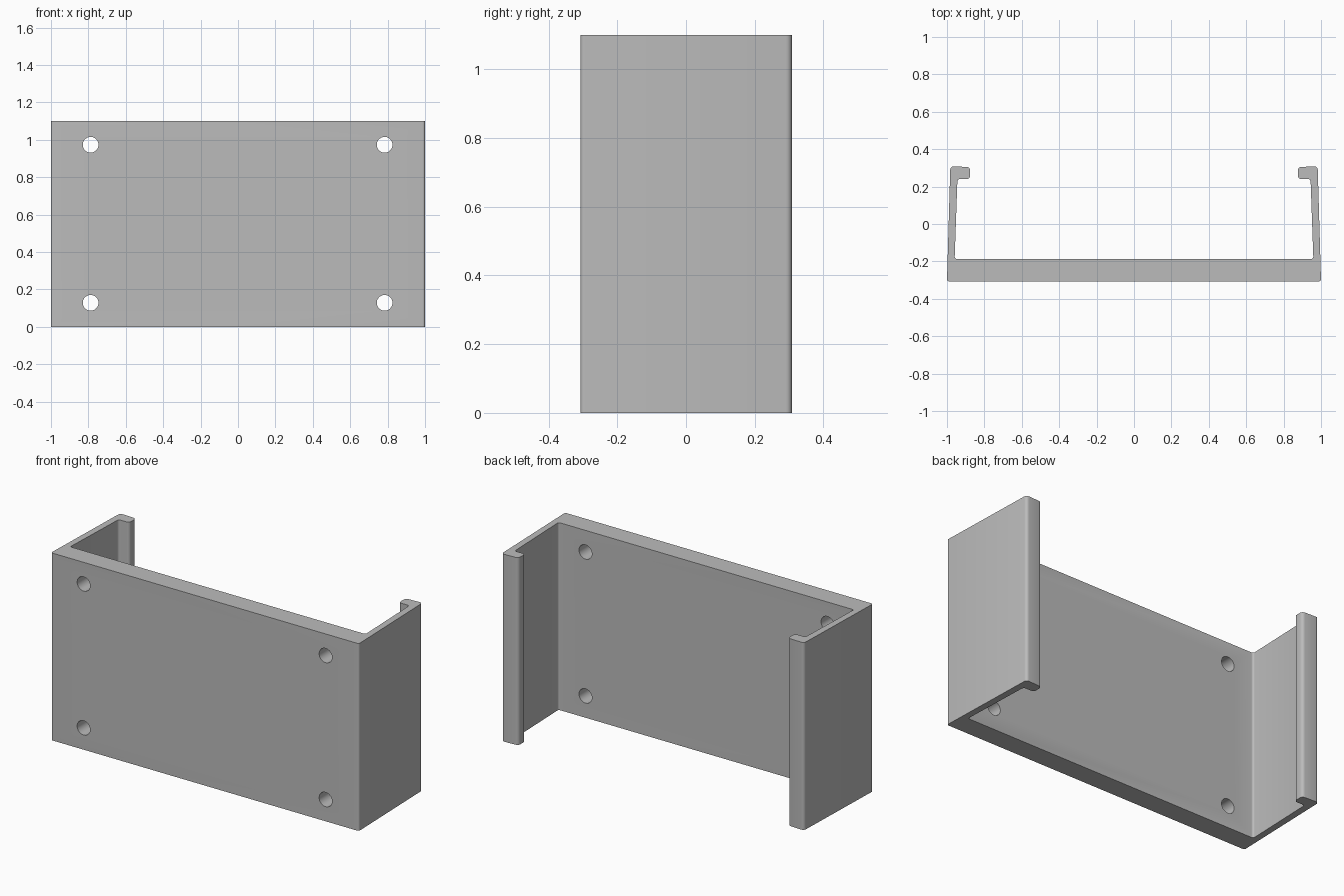
import bpy, bmesh, math
from mathutils import Matrix, Vector

cube = bpy.data.objects.get("Cube")
if cube:
    bpy.data.objects.remove(cube, do_unlink=True)

HEIGHT = 1.1

grey = bpy.data.materials.new("plain grey")
grey.use_nodes = True
colour = (0.5, 0.5, 0.5, 1)
grey.diffuse_color = colour
grey.node_tree.nodes["Principled BSDF"].inputs["Base Color"].default_value = colour


def make_object(name, bm):
    bmesh.ops.recalc_face_normals(bm, faces=bm.faces)
    mesh = bpy.data.meshes.new(name)
    bm.to_mesh(mesh)
    bm.free()
    mesh.materials.append(grey)
    obj = bpy.data.objects.new(name, mesh)
    bpy.context.collection.objects.link(obj)
    return obj


# Clip cross-section, right half, as (x, y, corner radius)
half = [
    (1.0, -0.307, 0.012),    # outer base corner
    (0.982, 0.309, 0.018),   # outer lip corner
    (0.876, 0.304, 0.018),   # lip tip
    (0.876, 0.241, 0.018),
    (0.944, 0.241, 0.014),   # inside of the lip
    (0.959, -0.187, 0.012),  # inner base corner
]
outline = half + [(-x, y, r) for x, y, r in reversed(half)]

bm = bmesh.new()
verts = [bm.verts.new((x, y, 0)) for x, y, r in outline]
bm.faces.new(verts)
for radius in sorted({r for x, y, r in half}):
    corners = [v for v, p in zip(verts, outline) if p[2] == radius]
    bmesh.ops.bevel(bm, geom=corners, offset=radius, segments=5,
                    profile=0.5, affect='VERTICES')
ext = bmesh.ops.extrude_face_region(bm, geom=bm.faces[:])
top = [g for g in ext["geom"] if isinstance(g, bmesh.types.BMVert)]
bmesh.ops.translate(bm, verts=top, vec=(0, 0, HEIGHT))
bracket = make_object("clip_bracket", bm)

# Four screw holes through the back plate
bm = bmesh.new()
turn = Matrix.Rotation(math.pi / 2, 4, 'X')
for x in (-0.788, 0.784):
    for z in (0.128, 0.973):
        bmesh.ops.create_cone(bm, cap_ends=True, segments=40,
                              radius1=0.042, radius2=0.042, depth=0.3,
                              matrix=Matrix.Translation(Vector((x, -0.25, z))) @ turn)
cutter = make_object("hole_cutter", bm)

cut = bracket.modifiers.new("screw_holes", 'BOOLEAN')
cut.object = cutter
cut.operation = 'DIFFERENCE'
cut.solver = 'EXACT'
bpy.ops.object.select_all(action='DESELECT')
bracket.select_set(True)
bpy.context.view_layer.objects.active = bracket
bpy.ops.object.modifier_apply(modifier=cut.name)
bpy.data.objects.remove(cutter, do_unlink=True)

# Smooth the rounded corners, keep the rims sharp
bpy.ops.object.shade_smooth_by_angle(angle=math.radians(30))
